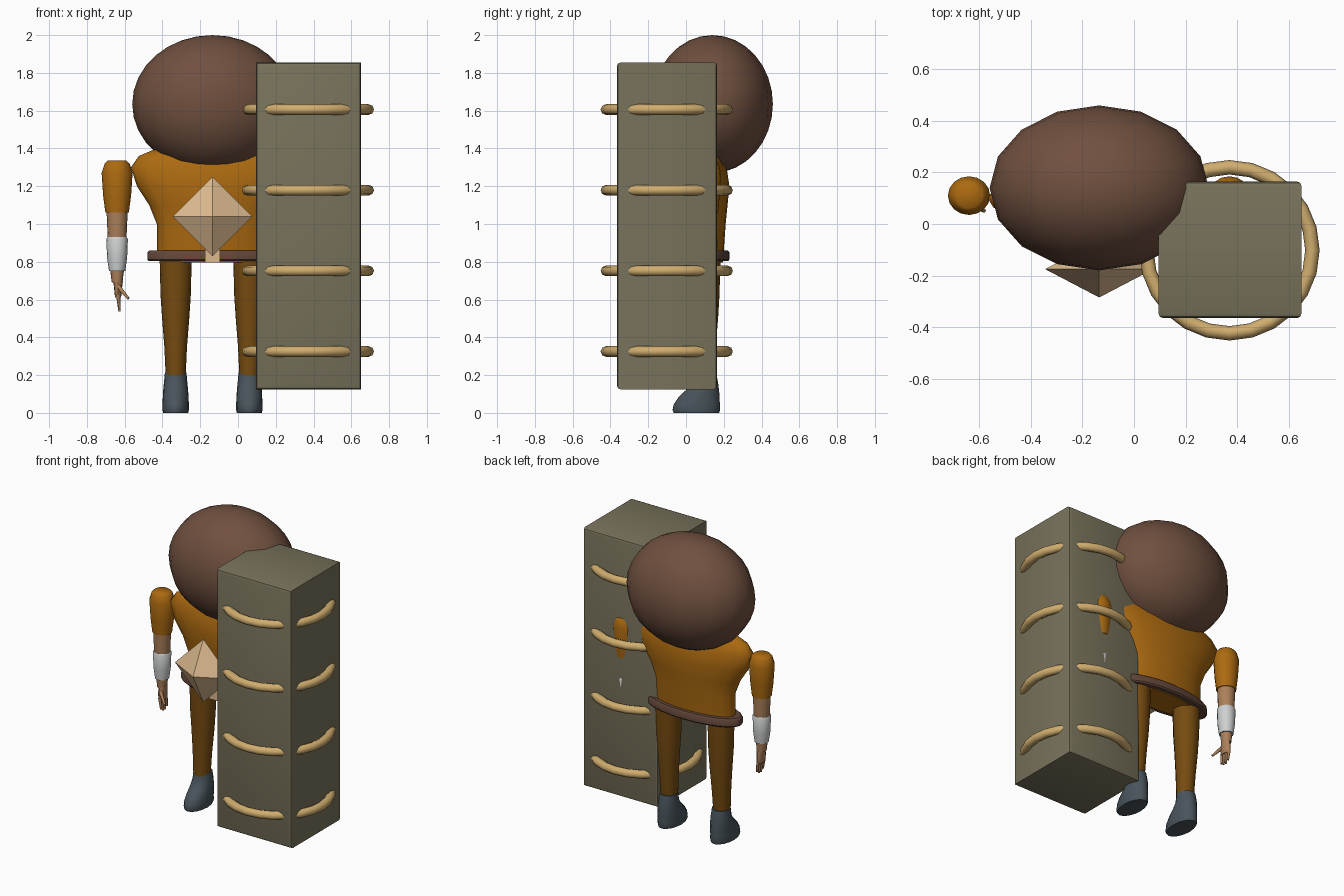
import bpy, bmesh
from math import cos, sin, pi, radians
from mathutils import Vector, Matrix

if "Cube" in bpy.data.objects:
    bpy.data.objects.remove(bpy.data.objects["Cube"])

CX, CY = -0.135, 0.1   # body axis


def material(name, r, g, b):
    col = [(c / 255 / 12.92 if c < 11 else ((c / 255 + 0.055) / 1.055) ** 2.4) for c in (r, g, b)] + [1]
    m = bpy.data.materials.new(name)
    m.use_nodes = True
    m.diffuse_color = col
    bsdf = m.node_tree.nodes["Principled BSDF"]
    bsdf.inputs["Base Color"].default_value = col
    bsdf.inputs["Roughness"].default_value = 0.8
    return m


HAIR = material("dark brown", 112, 80, 63)
BELT = material("belt brown", 98, 70, 57)
SHIRT = material("orange cloth", 172, 106, 16)
TROUSER = material("dark ochre cloth", 118, 75, 16)
BOOT = material("slate leather", 72, 84, 91)
SKIN = material("skin", 172, 128, 90)
WRAP = material("pale wrap", 205, 208, 208)
STONE = material("grey stone", 120, 114, 91)
ROPE = material("straw rope", 208, 173, 110)
CRYSTAL = material("light tan", 220, 186, 144)


def finish(name, bm, mat, angle=40):
    bmesh.ops.recalc_face_normals(bm, faces=bm.faces)
    me = bpy.data.meshes.new(name)
    bm.to_mesh(me)
    bm.free()
    me.materials.append(mat)
    ob = bpy.data.objects.new(name, me)
    bpy.context.collection.objects.link(ob)
    if angle:
        bpy.ops.object.select_all(action="DESELECT")
        ob.select_set(True)
        bpy.context.view_layer.objects.active = ob
        bpy.ops.object.shade_smooth_by_angle(angle=radians(angle))
    return ob


def loft(name, rows, mat, x, y, sides=16, angle=40):
    """Stack of ellipses; each row is height, x radius, y radius, optional y shift."""
    bm = bmesh.new()
    rings = []
    for z, rx, ry, *dy in rows:
        yc = y + (dy[0] if dy else 0)
        rings.append([bm.verts.new((x + rx * cos(2 * pi * i / sides), yc + ry * sin(2 * pi * i / sides), z))
                      for i in range(sides)])
    for a, b in zip(rings, rings[1:]):
        for i in range(sides):
            j = (i + 1) % sides
            bm.faces.new((a[i], a[j], b[j], b[i]))
    bm.faces.new(rings[0])
    bm.faces.new(rings[-1])
    return finish(name, bm, mat, angle)


def finger(name, a, b, r):
    a, b = Vector(a), Vector(b)
    bm = bmesh.new()
    rot = (b - a).to_track_quat("Z", "Y").to_matrix().to_4x4()
    bmesh.ops.create_cone(bm, cap_ends=True, segments=8, radius1=r, radius2=r * 0.55, depth=(b - a).length,
                          matrix=Matrix.Translation((a + b) / 2) @ rot)
    return finish(name, bm, SKIN, 60)


# Head
bm = bmesh.new()
bmesh.ops.create_uvsphere(bm, u_segments=16, v_segments=16, radius=1,
                          matrix=Matrix.Translation((CX, 0.14, 1.635)) @ Matrix.Diagonal((0.425, 0.32, 0.365, 1)))
finish("head", bm, HAIR, 60)

# Torso and belt
loft("torso", [(0.797, 0.28, 0.095), (0.86, 0.295, 0.1), (1.0, 0.295, 0.11), (1.1, 0.335, 0.12),
               (1.2, 0.4, 0.13), (1.3, 0.432, 0.115), (1.36, 0.39, 0.09), (1.39, 0.32, 0.07),
               (1.42, 0.15, 0.05)], SHIRT, CX, CY, 20, 60)
loft("belt", [(0.803, 0.335, 0.122), (0.812, 0.345, 0.13), (0.85, 0.345, 0.13), (0.86, 0.335, 0.122)],
     BELT, CX, CY, 24)

# Buckle under the chest crystal
bm = bmesh.new()
bmesh.ops.create_cube(bm, size=1, matrix=Matrix.Translation((CX, -0.035, 0.84)) @ Matrix.Diagonal((0.08, 0.04, 0.09, 1)))
finish("buckle", bm, CRYSTAL, 0)
loft("chest_crystal", [(0.83, 0.001, 0.001), (1.04, 0.21, 0.11), (1.25, 0.001, 0.001)],
     CRYSTAL, CX, -0.175, 4, 0)

# Limbs, one set per side
for side, label in ((-1, "right"), (1, "left")):
    ax, lx = CX + side * 0.505, CX + side * 0.195
    loft(label + "_sleeve", [(1.06, 0.062, 0.06), (1.15, 0.074, 0.068), (1.27, 0.082, 0.075),
                             (1.32, 0.066, 0.062), (1.335, 0.05, 0.048)], SHIRT, ax, 0.11, 16, 50)
    loft(label + "_forearm", [(0.69, 0.028, 0.034), (0.75, 0.036, 0.038), (0.93, 0.05, 0.05),
                              (1.07, 0.056, 0.055)], SKIN, ax, 0.11)
    loft(label + "_wrist_wrap", [(0.75, 0.043, 0.046), (0.82, 0.053, 0.054), (0.92, 0.057, 0.057),
                                 (0.93, 0.052, 0.052)], WRAP, ax, 0.11)
    # Hand: palm, four fingers and a thumb pointing inwards
    px = ax - side * 0.005
    loft(label + "_palm", [(0.61, 0.016, 0.038), (0.65, 0.02, 0.042), (0.7, 0.026, 0.032)], SKIN, px, 0.11, 12)
    for i in range(4):
        y = 0.079 + i * 0.021
        tip = 0.53 + abs(i - 1.5) * 0.015
        finger(f"{label}_finger_{i + 1}", (px, y, 0.625), (px - side * 0.008, y, tip), 0.011)
    finger(label + "_thumb", (px, 0.085, 0.67), (ax - side * 0.06, 0.05, 0.605), 0.013)

    loft(label + "_leg", [(0.2, 0.053, 0.055, -0.01), (0.35, 0.06, 0.062, -0.005), (0.5, 0.072, 0.07),
                          (0.62, 0.08, 0.077), (0.82, 0.085, 0.083)], TROUSER, lx, CY)
    loft(label + "_boot", [(0, 0.066, 0.12, -0.045), (0.015, 0.07, 0.126, -0.045), (0.045, 0.07, 0.122, -0.043),
                           (0.085, 0.068, 0.108, -0.03), (0.12, 0.066, 0.088, -0.013), (0.16, 0.062, 0.07, 0),
                           (0.215, 0.057, 0.06, -0.002)], BOOT, lx, CY, 16, 50)

# Stone pillar, chamfered on all but the front-to-back edges
bm = bmesh.new()
bmesh.ops.create_cube(bm, size=1, matrix=Matrix.Translation((0.3725, -0.1, 0.99)) @ Matrix.Diagonal((0.555, 0.53, 1.73, 1)))
edges = [e for e in bm.edges if abs(e.verts[0].co.y - e.verts[1].co.y) < 0.1]
bmesh.ops.bevel(bm, geom=edges, offset=0.018, segments=2, profile=0.5, affect="EDGES")
finish("pillar", bm, STONE, 25)

# Rope hoops round the pillar
for n in range(4):
    bpy.ops.mesh.primitive_torus_add(location=(0.37, -0.102, 0.325 + n * 0.427), major_radius=0.322,
                                     minor_radius=0.028, major_segments=24, minor_segments=8)
    hoop = bpy.context.object
    hoop.name = f"rope_hoop_{n + 1}"
    hoop.data.materials.append(ROPE)
    bpy.ops.object.shade_smooth_by_angle(angle=radians(60))
